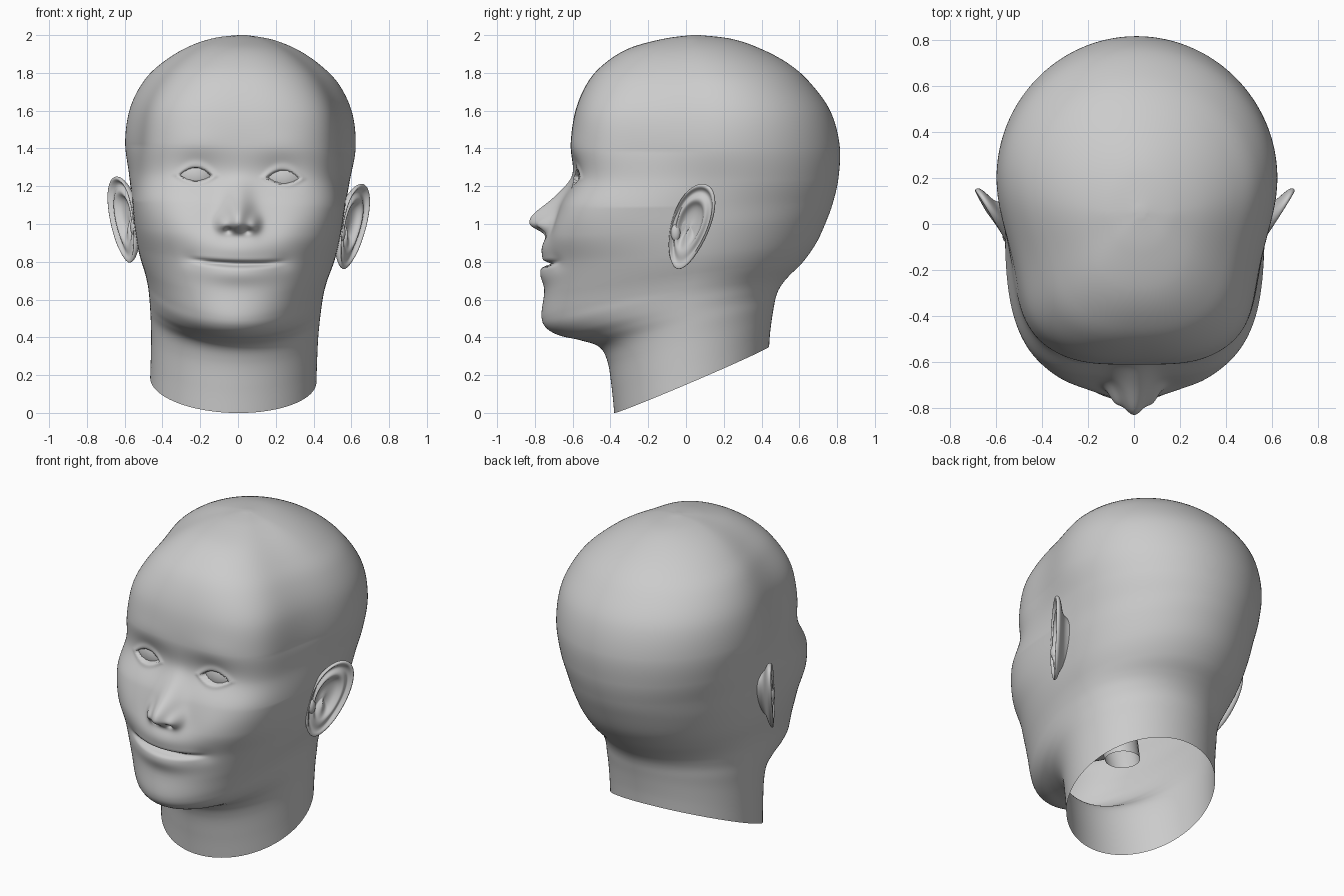
import bpy, bmesh, math
from mathutils import Vector

if "Cube" in bpy.data.objects:
    bpy.data.objects.remove(bpy.data.objects["Cube"], do_unlink=True)

LEAN = 0.03  # the whole head leans slightly sideways

skin = bpy.data.materials.new("plain_grey")
skin.use_nodes = True
GREY = (0.6, 0.6, 0.6, 1)
skin.diffuse_color = GREY
skin.node_tree.nodes["Principled BSDF"].inputs["Base Color"].default_value = GREY


def finish(bm, name, subdivide=0):
    """Lean the part, shade it smooth and link it to the scene."""
    bmesh.ops.recalc_face_normals(bm, faces=bm.faces)
    for v in bm.verts:
        x, y, z = v.co
        v.co = (x + LEAN * (z - 1), y, z - LEAN * x)
    for f in bm.faces:
        f.smooth = True
    mesh = bpy.data.meshes.new(name)
    bm.to_mesh(mesh)
    bm.free()
    mesh.materials.append(skin)
    ob = bpy.data.objects.new(name, mesh)
    bpy.context.collection.objects.link(ob)
    if subdivide:
        mod = ob.modifiers.new("smooth", 'SUBSURF')
        mod.levels = mod.render_levels = subdivide
    return ob


def loft(bm, rings):
    """Skin a list of closed rings of points; returns the vertex rings."""
    loops = [[bm.verts.new(p) for p in ring] for ring in rings]
    for a, b in zip(loops, loops[1:]):
        for i in range(len(a)):
            j = (i + 1) % len(a)
            bm.faces.new((a[i], a[j], b[j], b[i]))
    return loops


def bell(value, centre, spread, power=2):
    return math.exp(-abs((value - centre) / spread) ** power)


def bump(x, z, cx, cz, sx, sz):
    return bell(x, cx, sx) * bell(z, cz, sz)


def clamp(value):
    return min(max(value, 0), 1)


def relief(x, z):
    """How far the face is pushed forward at a place on the front."""
    x = abs(x)
    # nose: tip, bridge, wings, nostrils
    fall = bell(z, 1.025, 0.065, 3) if z < 1.025 else bell(z, 1.025, 0.1)
    d = 0.135 * fall * bell(x, 0, 0.072)
    d += 0.022 * bump(x, z, 0, 1.17, 0.07, 0.07)
    d += 0.045 * bump(x, z, 0.085, 1.0, 0.035, 0.045)
    d -= 0.03 * bump(x, z, 0.05, 0.965, 0.02, 0.014)
    # lips, parting line and corners
    m = 0.788 + 0.015 * (x / 0.23) ** 2
    d += 0.05 * bump(x, z, 0, m + 0.08, 0.2, 0.09)
    d += 0.035 * bump(x, z, 0, m - 0.05, 0.2, 0.06)
    d -= 0.05 * bell(z, m, 0.013) * bell(x, 0, 0.22) * bell(x, 0, 0.24, 8)
    d -= 0.008 * bump(x, z, 0.25, 0.805, 0.05, 0.04)
    # cheeks and brows
    d += 0.008 * bump(x, z, 0.28, 0.97, 0.1, 0.1)
    d += 0.006 * bump(x, z, 0.24, 1.42, 0.14, 0.07)
    # eye sockets, lids and openings
    d -= 0.02 * bump(x, z, 0.21, 1.28, 0.12, 0.09)
    up = z - 1.25
    e = abs(up) / (0.042 if up > 0 else 0.031) + ((x - 0.23) / 0.088) ** 2
    d += 0.008 * bell(e, 1.25, 0.5)
    t = clamp((1.0 - e) / 0.25)
    return d - 0.045 * t * t * (3 - 2 * t)


# Head sections from neck cut to crown:
# front z, front y, back z, back y, half width, widest y, front squareness
SECTIONS = [
    (0, -.38, .35, .44, .44, .03, 2),
    (.13, -.393, .42, .445, .44, .03, 2),
    (.27, -.415, .5, .455, .442, .03, 2),
    (.35, -.46, .56, .465, .447, .03, 2),
    (.385, -.56, .61, .475, .452, .02, 2),
    (.41, -.67, .65, .49, .457, .02, 2),
    (.45, -.74, .69, .515, .463, .02, 2),
    (.51, -.765, .73, .55, .472, .03, 2),
    (.63, -.75, .8, .62, .49, .05, 2.2),
    (.8, -.72, .9, .69, .525, .08, 2.6),
    (.95, -.705, 1.02, .745, .55, .12, 3.3),
    (1.1, -.665, 1.12, .78, .565, .15, 3.7),
    (1.25, -.6, 1.25, .808, .585, .2, 3.3),
    (1.42, -.61, 1.42, .813, .61, .2, 3),
    (1.6, -.585, 1.6, .763, .588, .2, 2.9),
    (1.75, -.52, 1.75, .655, .515, .17, 2.6),
    (1.85, -.43, 1.85, .54, .415, .13, 2.4),
    (1.93, -.3, 1.93, .39, .29, .09, 2.2),
    (1.98, -.12, 1.98, .24, .155, .06, 2),
    (2, .03, 2, .07, .02, .05, 2),
]


def blend(p0, p1, p2, p3, t):
    """Smooth curve through successive sections."""
    return [0.5 * (2 * b + (c - a) * t + (2 * a - 5 * b + 4 * c - d) * t ** 2
                   + (3 * b - a - 3 * c + d) * t ** 3)
            for a, b, c, d in zip(p0, p1, p2, p3)]


def head_ring(section, count=240):
    zf, yf, zb, yb, w, ym, n = section
    jaw_rise = 0.8 * bell(zf, 0.48, 0.2)
    temple = 0.09 * clamp((zf - 1.1) / 0.3)
    ring = []
    for i in range(count):
        t = 2 * math.pi * i / count
        a = t - 0.6 * math.sin(t)  # more points on the face
        s, c = math.sin(a), math.cos(a)
        k = n if c > 0 else 2
        r = (abs(s) ** k + abs(c) ** k) ** (-1 / k)
        x = w * r * s
        y = ym - (ym - yf if c > 0 else yb - ym) * r * c
        if c > 0:  # hollow the temples
            x *= 1 - temple * math.sin(math.pi * r * c) ** 2
        u = (y - yf) / (yb - yf)
        z = zf + (zb - zf) * u * (1 + jaw_rise * (1 - u))
        if c > 0 and y < -0.3 and 0.55 < z < 1.65:
            y -= relief(x, z)
        ring.append((x, y, z))
    return ring


# Head and neck shell, open at the neck cut
rings = []
last = len(SECTIONS) - 1
for i in range(last):
    a, b = SECTIONS[i], SECTIONS[i + 1]
    before, after = SECTIONS[max(i - 1, 0)], SECTIONS[min(i + 2, last)]
    fine = 0.6 < a[0] < 1.4
    length = math.hypot(b[0] - a[0], b[1] - a[1])
    steps = math.ceil(length / (0.009 if fine else 0.02))
    rings += [head_ring(blend(before, a, b, after, k / steps)) for k in range(steps)]
rings.append(head_ring(SECTIONS[last]))
bm = bmesh.new()
bm.faces.new(loft(bm, rings)[-1])
finish(bm, "head")

# Ear relief from bowl to rim, then round the back to the root: radius, height
EAR = [(.12, -.035), (.35, -.033), (.5, -.02), (.58, .004), (.68, .006),
       (.78, -.014), (.86, -.006), (.91, .012), (.97, .012), (1, 0),
       (.96, -.016), (.78, -.03), (.58, -.045), (.48, -.13)]


def ear_point(r, h, a, side, back):
    s, c = math.sin(a), math.cos(a)
    v = 0.23 * s * r
    u = 0.105 * c * r * (1 + 0.18 * s) + 0.28 * v
    if back:
        u -= 0.09 * (1 - r)
    else:
        u -= 0.02 * (1 - r)
        if s < -0.6:  # the lobe is plain
            h *= 1 - 0.75 * (-0.6 - s) / 0.4
    return Vector((side * (0.608 + 0.62 * u + 0.85 * h), 0.025 + u - 0.5 * h, 1.005 + v))


def ball(name, centre, size):
    bm = bmesh.new()
    bmesh.ops.create_uvsphere(bm, u_segments=40, v_segments=24, radius=1)
    for v in bm.verts:
        v.co = Vector(p * q + o for p, q, o in zip(v.co, size, centre))
    return finish(bm, name)


for label, side in (("left", 1), ("right", -1)):
    bm = bmesh.new()
    angles = [2 * math.pi * i / 40 for i in range(40)]
    loops = loft(bm, [[ear_point(r, h, a, side, k > 9) for a in angles]
                      for k, (r, h) in enumerate(EAR)])
    bm.faces.new(loops[0])
    finish(bm, label + "_ear", 2)
    ball(label + "_ear_flap", (side * 0.55, -0.055, 0.97), (0.02, 0.025, 0.045))
    ball(label + "_eyeball", (side * 0.23, -0.41, 1.25), (0.16, 0.16, 0.14))

# Mouth pocket and throat inside the open neck
ball("mouth_pocket", (0, -0.36, 0.74), (0.22, 0.26, 0.1))
bm = bmesh.new()
loft(bm, [[(r * math.sin(k * math.pi / 12), y + r * math.cos(k * math.pi / 12), z)
           for k in range(24)] for r, y, z in ((.13, -.2, .72), (.11, -.15, .6), (.1, -.12, .48))])
finish(bm, "throat")
